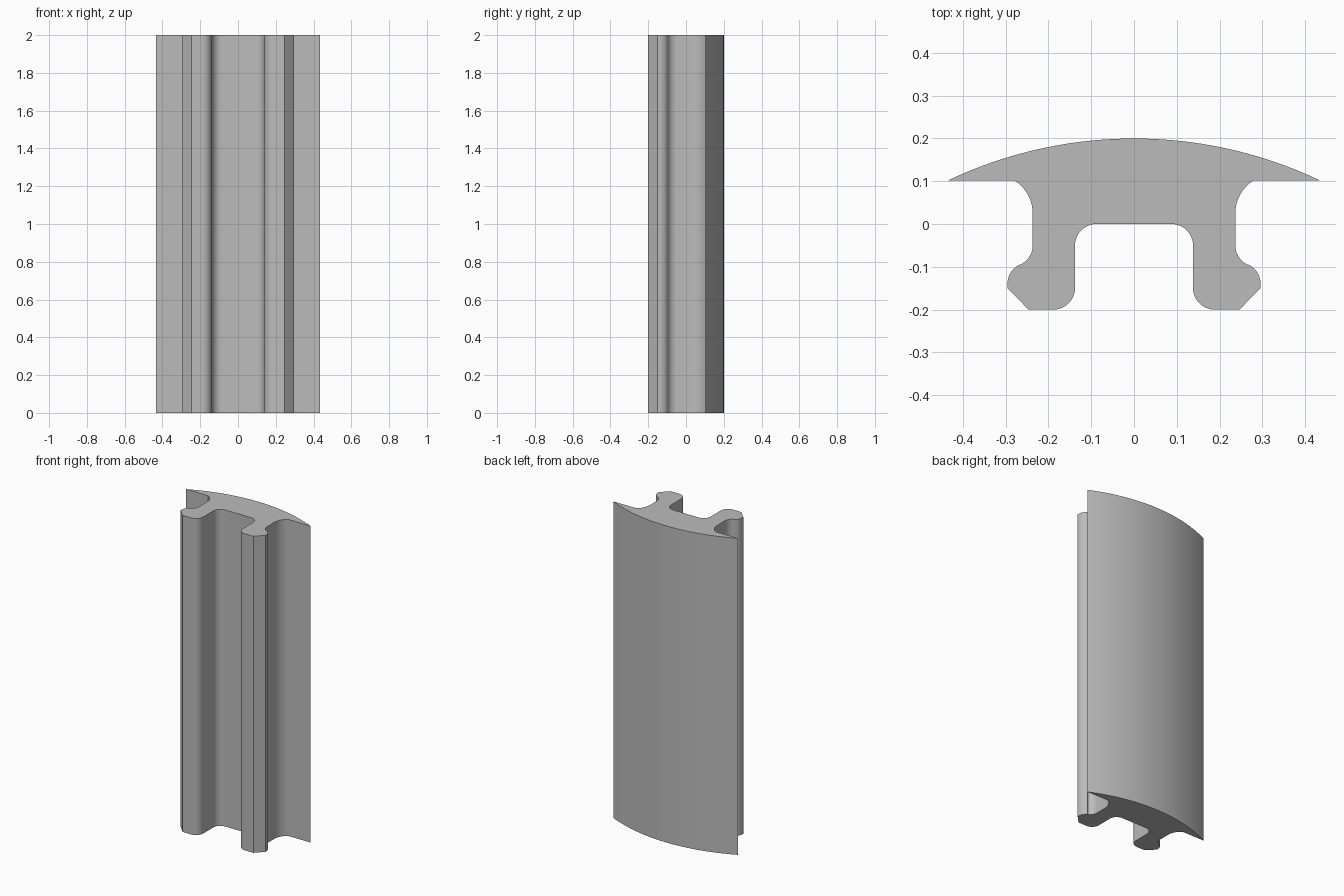
import bpy
import bmesh
from math import cos, sin, radians, asin, degrees

cube = bpy.data.objects.get("Cube")
if cube:
    bpy.data.objects.remove(cube, do_unlink=True)

HEIGHT = 2.0


def arc(cx, cy, r, start, end, steps=10):
    """Points along an arc, angles in degrees."""
    angles = [radians(start + (end - start) * i / steps) for i in range(steps + 1)]
    return [(cx + r * cos(a), cy + r * sin(a)) for a in angles]


# Right half of the cross-section, from the crown round to the channel floor
crown_r = 1.014
crown_edge = 90 - degrees(asin(0.435 / crown_r))
half = arc(0, 0.2 - crown_r, crown_r, 90, crown_edge, 20)   # curved back
half += arc(0.3275, 0.025, 0.0905, 121.7, 180)              # fillet under the flange
half += arc(0.287, -0.05, 0.05, 180, 245)                   # neck of the leg
half += arc(0.246, -0.14, 0.05, 65, 0)                      # rounded hook
half += [(0.296, -0.15), (0.247, -0.2)]                     # chamfered toe
half += arc(0.188, -0.15, 0.05, 270, 180)                   # inner toe
half += arc(0.088, -0.05, 0.05, 0, 90)                      # channel corner

# Mirror to the full outline, sharing only the crown point
outline = half + [(-x, y) for x, y in reversed(half[1:])]

# Extrude the outline upwards
bm = bmesh.new()
base = bm.faces.new([bm.verts.new((x, y, 0)) for x, y in outline])
result = bmesh.ops.extrude_face_region(bm, geom=[base], use_keep_orig=True)
top = [g for g in result["geom"] if isinstance(g, bmesh.types.BMVert)]
bmesh.ops.translate(bm, verts=top, vec=(0, 0, HEIGHT))
bmesh.ops.recalc_face_normals(bm, faces=bm.faces)
mesh = bpy.data.meshes.new("extruded_rail")
bm.to_mesh(mesh)
bm.free()

rail = bpy.data.objects.new("extruded_rail", mesh)
bpy.context.collection.objects.link(rail)

# Plain grey
grey = bpy.data.materials.new("plain_grey")
grey.use_nodes = True
colour = (0.5, 0.5, 0.5, 1)
grey.diffuse_color = colour
grey.node_tree.nodes["Principled BSDF"].inputs["Base Color"].default_value = colour
mesh.materials.append(grey)

# Smooth the curves, keep the corners crisp
bpy.ops.object.select_all(action="DESELECT")
rail.select_set(True)
bpy.context.view_layer.objects.active = rail
bpy.ops.object.shade_smooth_by_angle(angle=radians(20))
